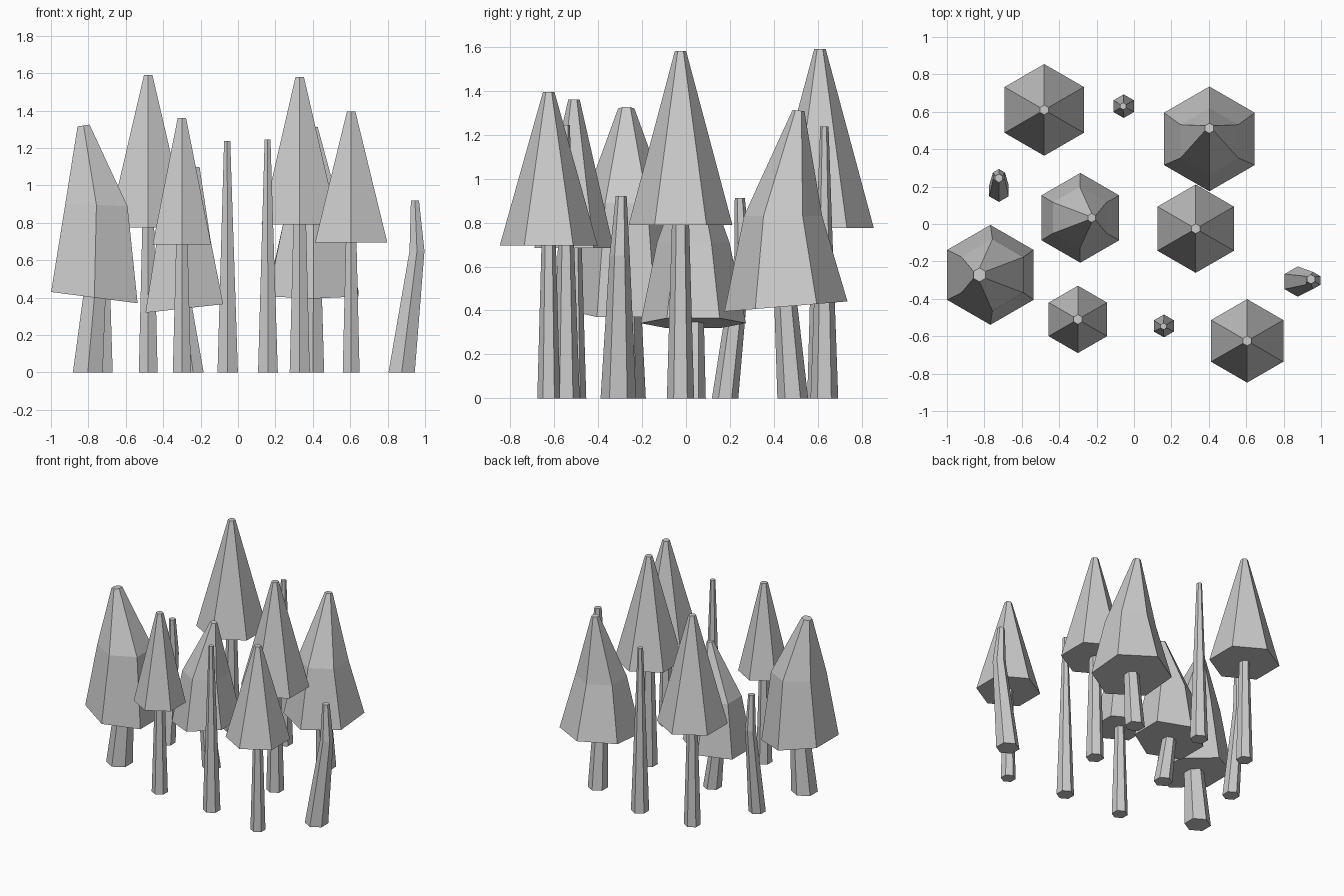
import bpy, bmesh, math

old = bpy.data.objects.get("Cube")
if old:
    bpy.data.objects.remove(old, do_unlink=True)

SIDES = 6
grey = bpy.data.materials.new("plain_grey")
grey.use_nodes = True
colour = (0.6, 0.6, 0.6, 1)
grey.diffuse_color = colour
grey.node_tree.nodes["Principled BSDF"].inputs["Base Color"].default_value = colour


def loft(name, rings):
    """Closed six-sided loft; ring = (x, y, z, radius, slope_x, slope_y)."""
    bm = bmesh.new()
    loops = []
    for x, y, z, r, sx, sy in rings:
        loop = []
        for i in range(SIDES):
            a = math.pi / 2 + math.tau * i / SIDES
            dx, dy = r * math.cos(a), r * math.sin(a)
            loop.append(bm.verts.new((x + dx, y + dy, z + sx * dx + sy * dy)))
        loops.append(loop)
    for low, high in zip(loops, loops[1:]):
        for i in range(SIDES):
            j = (i + 1) % SIDES
            bm.faces.new((low[i], low[j], high[j], high[i]))
    bm.faces.new(loops[0][::-1])
    bm.faces.new(loops[-1])
    mesh = bpy.data.meshes.new(name)
    bm.to_mesh(mesh)
    bm.free()
    mesh.materials.append(grey)
    obj = bpy.data.objects.new(name, mesh)
    bpy.context.collection.objects.link(obj)


def straight_tree(name, x, y, crown_z, top_z, crown_r, trunk_r):
    loft(name + "_trunk", [(x, y, 0, trunk_r, 0, 0),
                           (x, y, crown_z + 0.03, trunk_r * 0.62, 0, 0)])
    loft(name + "_crown", [(x, y, crown_z, crown_r, 0, 0),
                           (x, y, top_z, 0.026, 0, 0)])


def bent_tree(name, foot, trunk_r, base, middle, top):
    loft(name + "_trunk", [(*foot, 0, trunk_r, 0, 0),
                           (*base[:3], trunk_r * 0.75, *base[4:])])
    loft(name + "_crown", [base, middle, top])


# Upright trees
straight_tree("back_left_tree", -0.48, 0.61, 0.775, 1.59, 0.245, 0.058)
straight_tree("centre_tree", 0.33, -0.025, 0.79, 1.58, 0.236, 0.062)
straight_tree("front_small_tree", -0.30, -0.51, 0.685, 1.36, 0.18, 0.056)
straight_tree("front_corner_tree", 0.605, -0.625, 0.695, 1.395, 0.223, 0.052)

# Trees with a bent crown
bent_tree("back_bent_tree", (0.40, 0.486), 0.07,
          (0.403, 0.455, 0.418, 0.28, 0, 0.083),
          (0.403, 0.442, 0.83, 0.178, 0, 0),
          (0.403, 0.512, 1.31, 0.027, 0, -0.1))
bent_tree("middle_bent_tree", (-0.24, 0.025), 0.065,
          (-0.287, 0.033, 0.342, 0.24, 0.11, 0),
          (-0.29, 0.033, 0.71, 0.165, 0, 0),
          (-0.226, 0.033, 1.10, 0.024, -0.15, 0))
bent_tree("side_bent_tree", (-0.803, -0.275), 0.092,
          (-0.768, -0.272, 0.40, 0.267, -0.13, 0),
          (-0.757, -0.272, 0.895, 0.192, -0.04, 0),
          (-0.826, -0.272, 1.32, 0.037, 0.16, 0))

# Bare straight trunks
loft("back_bare_trunk", [(-0.055, 0.63, 0, 0.063, 0, 0),
                         (-0.058, 0.63, 1.237, 0.019, 0, 0)])
loft("front_bare_trunk", [(0.16, -0.545, 0, 0.061, 0, 0),
                          (0.158, -0.547, 1.245, 0.018, 0, 0)])

# Bare bent trunks
loft("left_bent_trunk", [(-0.722, 0.178, 0, 0.06, 0, 0),
                         (-0.722, 0.257, 0.65, 0.037, 0, 0),
                         (-0.722, 0.245, 0.912, 0.023, 0, 0)])
loft("right_bent_trunk", [(0.875, -0.308, 0, 0.081, 0, 0),
                          (0.957, -0.302, 0.65, 0.046, 0, 0),
                          (0.946, -0.295, 0.92, 0.025, 0, 0)])
